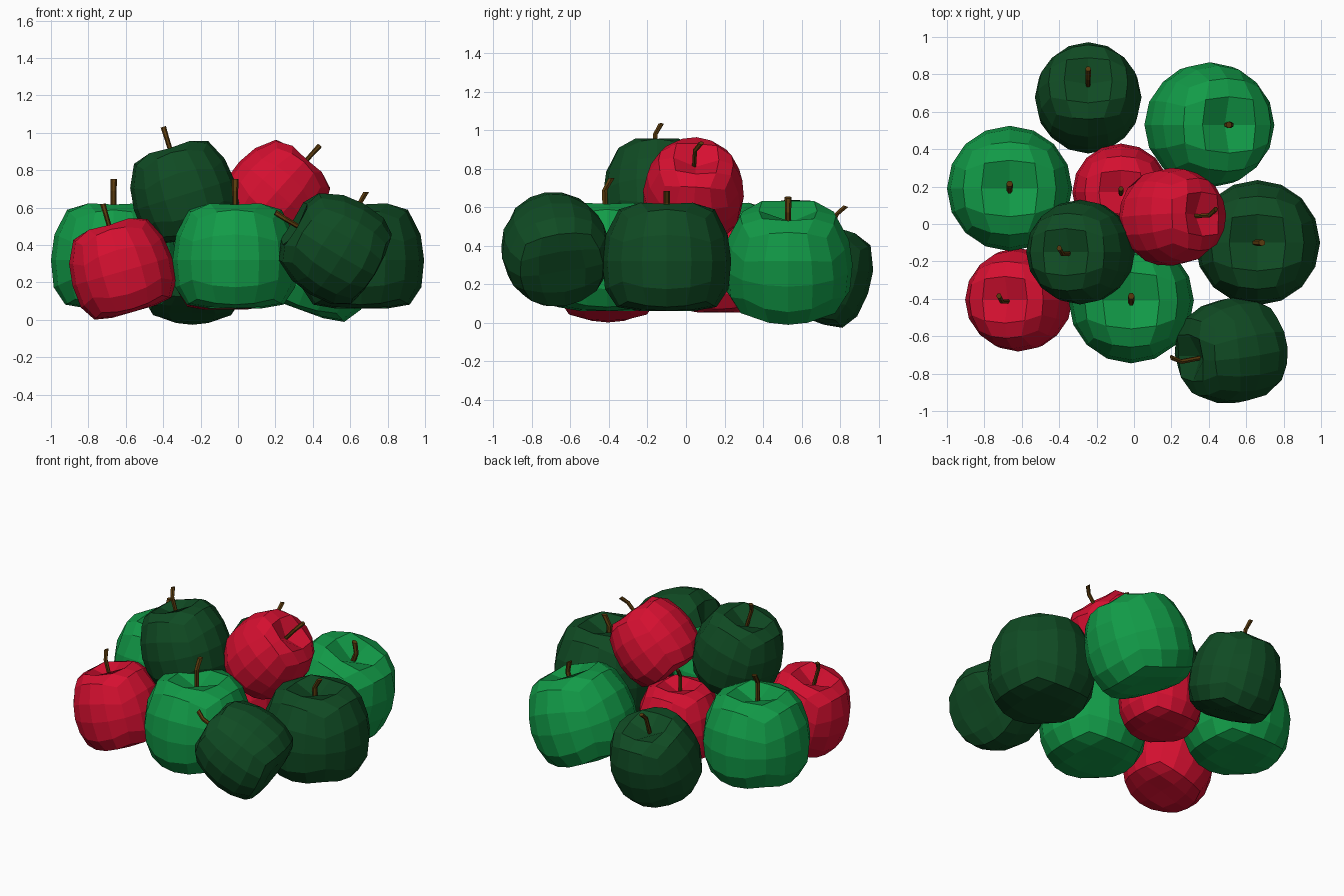
import bpy, bmesh, math
from mathutils import Matrix, Vector

if "Cube" in bpy.data.objects:
    bpy.data.objects.remove(bpy.data.objects["Cube"])


def material(name, rgb):
    m = bpy.data.materials.new(name)
    m.diffuse_color = (*rgb, 1)
    m.use_nodes = True
    m.node_tree.nodes["Principled BSDF"].inputs["Base Color"].default_value = m.diffuse_color
    return m


RED = material("red skin", (0.67, 0.005, 0.03))
LIGHT = material("light green skin", (0.006, 0.33, 0.065))
DARK = material("dark green skin", (0.005, 0.07, 0.017))
BROWN = material("brown stem", (0.10, 0.042, 0.004))

# Apple profile: angle from the top, radius, height (large apple, centred)
PROFILE = [(0, 0, 0.205), (23, 0.155, 0.275), (31, 0.195, 0.28), (45, 0.25, 0.245),
           (55, 0.285, 0.195), (67, 0.318, 0.115), (90, 0.337, -0.025), (113, 0.322, -0.175),
           (125, 0.29, -0.235), (135, 0.26, -0.265), (157, 0.15, -0.285), (180, 0, -0.275)]


def profile_at(angle):
    for (a0, r0, z0), (a1, r1, z1) in zip(PROFILE, PROFILE[1:]):
        if angle <= a1 + 1e-4:
            t = (angle - a0) / (a1 - a0)
            return r0 + (r1 - r0) * t, z0 + (z1 - z0) * t
    return 0, PROFILE[-1][2]


def finish(bm, name, mat, matrix):
    bmesh.ops.recalc_face_normals(bm, faces=bm.faces)
    me = bpy.data.meshes.new(name)
    bm.to_mesh(me)
    bm.free()
    me.transform(matrix)
    me.materials.append(mat)
    ob = bpy.data.objects.new(name, me)
    bpy.context.collection.objects.link(ob)
    return ob


def body(name, mat, matrix):
    # Cube cut 4 x 4 per side, rounded, then wrapped on the profile
    bm = bmesh.new()
    bmesh.ops.create_cube(bm, size=2)
    bmesh.ops.subdivide_edges(bm, edges=bm.edges[:], cuts=3, use_grid_fill=True)
    for v in bm.verts:
        d = Vector([math.tan(c * math.pi / 4) for c in v.co]).normalized()
        r, z = profile_at(math.degrees(math.acos(max(-1, min(1, d.z)))))
        flat = Vector((d.x, d.y, 0))
        if flat.length > 1e-5:
            flat.normalize()
        v.co = flat * r + Vector((0, 0, z))
    finish(bm, name, mat, matrix)


def stem(name, matrix, sink, turn):
    # Kinked six-sided stalk
    bm = bmesh.new()
    rings = []
    for y, z, r in ((-0.01, 0.18, 0.015), (-0.012, 0.345, 0.016), (0.025, 0.41, 0.018)):
        rings.append([bm.verts.new((r * math.cos(k * math.pi / 3), y + r * math.sin(k * math.pi / 3),
                                    z - sink)) for k in range(6)])
    for a, b in zip(rings, rings[1:]):
        for k in range(6):
            bm.faces.new((a[k], a[(k + 1) % 6], b[(k + 1) % 6], b[k]))
    bm.faces.new(rings[-1])
    bm.faces.new(rings[0][::-1])
    finish(bm, name, BROWN, matrix @ Matrix.Rotation(math.radians(turn), 4, 'Z'))


# name, material, centre, radius, tilt, tilt heading, stem sink, stem turn
APPLES = [
    ("back_apple", DARK, (-0.245, 0.685, 0.27), 0.285, 20, 90, 0, 0),
    ("back_right_apple", LIGHT, (0.415, 0.53, 0.325), 0.335, 20, 0, 0.07, 90),
    ("left_apple", LIGHT, (-0.665, 0.19, 0.345), 0.335, 0, 0, 0, 0),
    ("middle_apple", RED, (-0.07, 0.17, 0.285), 0.26, 0, 0, 0, 0),
    ("upper_left_apple", DARK, (-0.295, -0.15, 0.69), 0.28, 17, 180, 0, 0),
    ("upper_right_apple", RED, (0.215, 0.04, 0.685), 0.262, 42, 5, 0, 0),
    ("right_apple", DARK, (0.66, -0.10, 0.345), 0.335, 0, 0, 0.07, -90),
    ("front_left_apple", RED, (-0.625, -0.405, 0.28), 0.277, 16, 180, 0, 0),
    ("front_apple", LIGHT, (-0.015, -0.41, 0.345), 0.335, 0, 0, 0, 0),
    ("front_right_apple", DARK, (0.51, -0.68, 0.39), 0.283, 60, 190, 0, 0),
]
for name, mat, centre, radius, tilt, heading, sink, turn in APPLES:
    s = radius / 0.337
    tall = 1.05 if radius < 0.3 else 1.0
    h = Matrix.Rotation(math.radians(heading), 4, 'Z')
    m = (Matrix.Translation(centre) @ h @ Matrix.Rotation(math.radians(tilt), 4, 'Y')
         @ h.inverted() @ Matrix.Diagonal((s, s, s * tall, 1)))
    body(name, mat, m)
    stem(name + "_stem", m, sink, turn)
